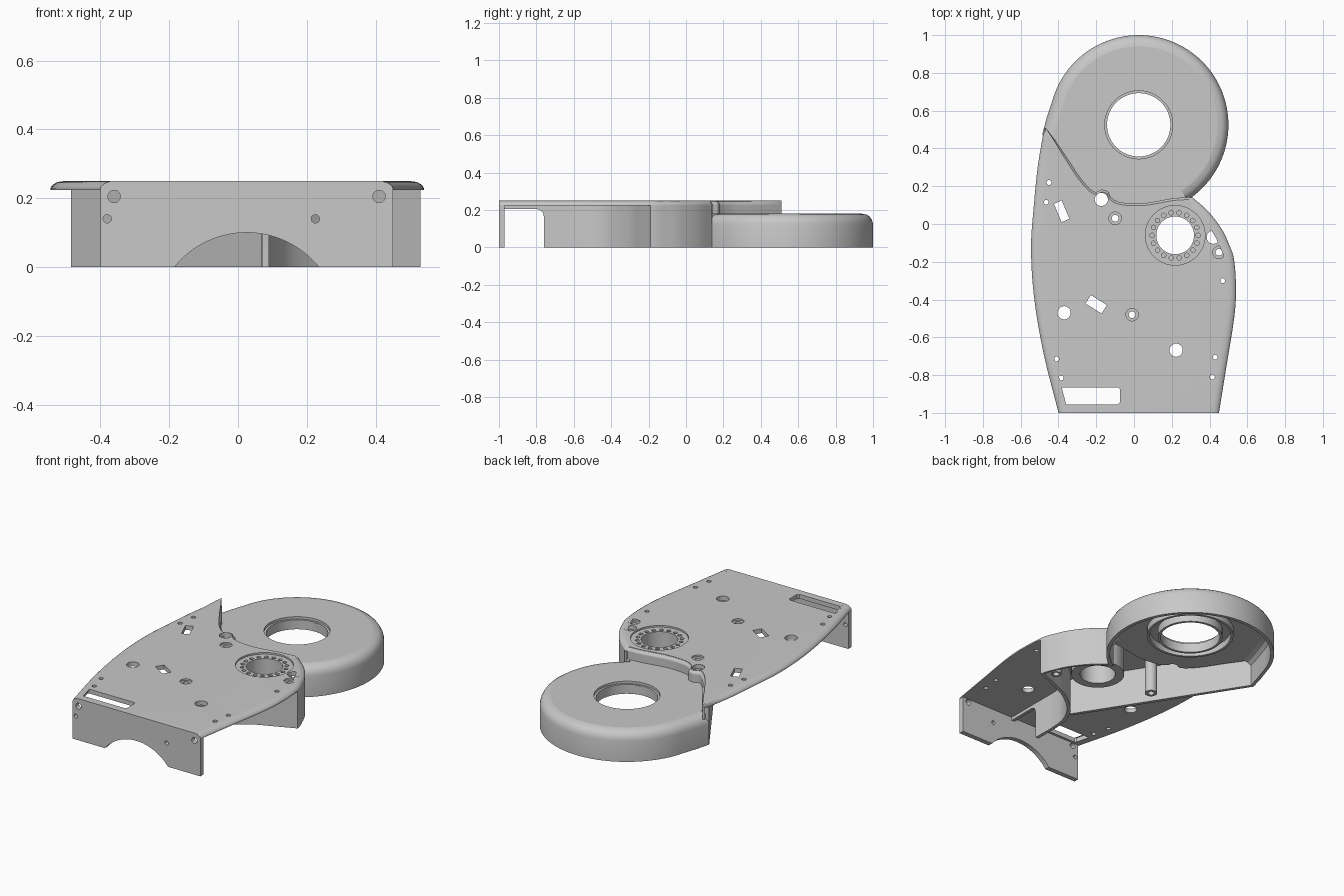
import bpy, bmesh, math
from mathutils import Vector, Matrix
from mathutils.geometry import delaunay_2d_cdt

if "Cube" in bpy.data.objects:
    bpy.data.objects.remove(bpy.data.objects["Cube"])

grey = bpy.data.materials.new("moulded_grey")
grey.use_nodes = True
colour = (0.58, 0.58, 0.58, 1)
grey.diffuse_color = colour
grey.node_tree.nodes["Principled BSDF"].inputs["Base Color"].default_value = colour


def make(name, bm):
    bmesh.ops.remove_doubles(bm, verts=bm.verts, dist=0.00002)
    bmesh.ops.recalc_face_normals(bm, faces=bm.faces)
    mesh = bpy.data.meshes.new(name)
    bm.to_mesh(mesh)
    bm.free()
    mesh.materials.append(grey)
    ob = bpy.data.objects.new(name, mesh)
    bpy.context.scene.collection.objects.link(ob)
    bpy.ops.object.select_all(action="DESELECT")
    ob.select_set(True)
    bpy.context.view_layer.objects.active = ob
    bpy.ops.object.shade_smooth_by_angle(angle=math.radians(30))


def spline(pts, n=6):
    """Catmull-Rom curve through the points."""
    p = [Vector(q) for q in pts]
    p = [2 * p[0] - p[1]] + p + [2 * p[-1] - p[-2]]
    out = []
    for a, b, c, d in zip(p, p[1:], p[2:], p[3:]):
        for k in range(n):
            t = k / n
            out.append((2 * b + (c - a) * t + (2 * a - 5 * b + 4 * c - d) * t ** 2
                        + (3 * b - a - 3 * c + d) * t ** 3) / 2)
    return out + [p[-2]]


def circle(x, y, r, n=32):
    return [(x + r * math.cos(math.tau * k / n), y + r * math.sin(math.tau * k / n)) for k in range(n)]


def box(x, y, w, h, degrees):
    turn = Matrix.Rotation(math.radians(degrees), 2)
    return [Vector((x, y)) + turn @ Vector((i * w / 2, j * h / 2))
            for i, j in ((-1, -1), (1, -1), (1, 1), (-1, 1))]


def normals(chain, closed=False):
    """Left-hand normal at each point of a path."""
    n, out = len(chain), []
    for i in range(n):
        a = chain[i - 1] if closed or i else chain[0]
        b = chain[(i + 1) % n] if closed or i < n - 1 else chain[-1]
        t = (b - a).normalized()
        out.append(Vector((-t.y, t.x)))
    return out


def fill(loops):
    """Triangles lying inside an odd number of the loops."""
    verts, edges = [], []
    for loop in loops:
        first, n = len(verts), len(loop)
        verts += [Vector(p) for p in loop]
        edges += [(first + i, first + (i + 1) % n) for i in range(n)]
    pts, _, tris, *_ = delaunay_2d_cdt(verts, edges, [], 0, 0.00001)
    segments = [(verts[a], verts[b]) for a, b in edges]
    kept = []
    for tri in tris:
        corners = [pts[i] for i in tri]
        c = sum(corners, Vector((0, 0))) / 3
        hits = sum((a.y > c.y) != (b.y > c.y) and c.x < a.x + (c.y - a.y) * (b.x - a.x) / (b.y - a.y)
                   for a, b in segments)
        if hits % 2:
            kept.append(corners)
    return kept


def solid(name, layers, upright=False):
    """Stack layers of (outline rings with heights, holes, bottom loops, top loops)."""
    bm = bmesh.new()

    def face(points):
        bm.faces.new([bm.verts.new((x, z, y) if upright else (x, y, z)) for (x, y), z in points])

    for rings, holes, bottom, top in layers:
        z0, z1 = rings[0][1], rings[-1][1]
        bands = list(zip(rings, rings[1:])) + [((h, z0), (h, z1)) for h in holes]
        for (p, zp), (q, zq) in bands:
            for i in range(len(p)):
                face([(p[i - 1], zp), (p[i], zp), (q[i], zq), (q[i - 1], zq)])
        for loops, z in ((bottom, z0), (top, z1)):
            for tri in fill(loops) if loops else []:
                face([(c, z) for c in tri])
    make(name, bm)


def plate(name, outline, holes, z0, z1, upright=False):
    loops = [outline] + holes
    solid(name, [([(outline, z0), (outline, z1)], holes, loops, loops)], upright)


def tube(name, x, y, r, hole, z0, z1):
    plate(name, circle(x, y, r, 48), [circle(x, y, hole, 48)], z0, z1)


def sweep(name, chain, section):
    """Carry a section of (inset, height) pairs along an open path."""
    bm = bmesh.new()
    chain = [Vector(p) for p in chain]
    rings = []
    for p, nrm in zip(chain, normals(chain)):
        sec = section(p) if callable(section) else section
        rings.append([bm.verts.new((*(p + nrm * d), z)) for d, z in sec])
    for a, b in zip(rings, rings[1:]):
        for i in range(len(a)):
            bm.faces.new((a[i - 1], a[i], b[i], b[i - 1]))
    bm.faces.new(rings[0])
    bm.faces.new(rings[-1])
    make(name, bm)


def wall(name, chain, z0, z1, t=0.02):
    sweep(name, chain, [(0, z0), (0, z1), (t, z1), (t, z0)])


# Outline of the upper deck: right edge, step edge beside the drum, left edge
right_edge = spline([(0.45, -0.998), (0.49, -0.75), (0.53, -0.5), (0.54, -0.35), (0.53, -0.19),
                     (0.5, -0.1), (0.46, -0.02), (0.39, 0.07), (0.31, 0.14)])
step_edge = spline([(0.29, 0.142), (0.2, 0.135), (0.05, 0.11), (-0.07, 0.115), (-0.12, 0.14),
                    (-0.137, 0.17), (-0.172, 0.182), (-0.213, 0.172), (-0.28, 0.24), (-0.36, 0.36),
                    (-0.43, 0.46), (-0.468, 0.51)])
left_edge = spline([(-0.482, 0.47), (-0.51, 0.3), (-0.53, 0.1), (-0.545, -0.12), (-0.53, -0.38),
                    (-0.48, -0.68), (-0.4, -0.998)])
outline = right_edge + step_edge + left_edge


def inset(d):
    """Deck outline moved inward, less so near the narrow tip and step."""
    out = []
    for p, nrm in zip(outline, normals(outline, True)):
        if p.y < -0.99:
            nrm = Vector((-math.copysign(1, p.x), 0))
        limit = 0.012 if p in step_edge else 0.05
        out.append(p + nrm * min(d, limit) * max(0, min(1, (0.51 - p.y) / 0.15)))
    return out


# Deck openings: pin holes, screw holes, slots, bearing pocket, countersinks
gear = (0.218, -0.06)
sunk = [(-0.1, 0.03), (0.45, -0.15), (-0.01, -0.48)]
holes = [circle(x, y, 0.035) for x, y in ((-0.37, -0.47), (-0.173, 0.13), (0.42, -0.07), (0.223, -0.668))]
holes += [circle(x, y, 0.013, 16) for x, y in ((-0.45, 0.22), (-0.465, 0.115), (0.47, -0.3), (0.43, -0.705),
                                                (0.415, -0.81), (-0.41, -0.715), (-0.385, -0.815))]
holes += [box(-0.383, 0.067, 0.105, 0.045, -67), box(-0.2, -0.425, 0.1, 0.053, -32)]
holes.append([(-0.36, -0.955), (-0.085, -0.955), (-0.075, -0.945), (-0.075, -0.875),
              (-0.085, -0.865), (-0.385, -0.865), (-0.39, -0.872), (-0.37, -0.947)])
pockets = [circle(*gear, 0.158, 48)] + [circle(x, y, 0.033) for x, y in sunk]
inner = [circle(*gear, 0.1, 48)] + [circle(x, y, 0.018, 24) for x, y in sunk]
inner += [circle(x, y, 0.012, 12) for x, y in circle(*gear, 0.122, 18)]

# Upper deck with a softened rim
brim = inset(0.008)
crown = inset(0.05)
solid("upper_deck", [
    ([(outline, 0.224), (outline, 0.229), (inset(0.002), 0.234), (brim, 0.24)], holes + inner,
     [outline] + holes + inner, pockets + inner),
    ([(brim, 0.24), (inset(0.018), 0.246), (inset(0.032), 0.249), (crown, 0.25)], holes + pockets, [],
     [crown] + holes + pockets)])

# Front wall with arched cut-out and screw holes
arch = []
for k in range(25):
    a = math.radians(141 - 102 * k / 24)
    arch.append((0.025 + 0.27 * math.cos(a), max(0, -0.17 + 0.27 * math.sin(a))))
profile = [(-0.4, 0)] + arch + [(0.45, 0), (0.45, 0.228), (0.442, 0.24), (0.42, 0.25),
                                (-0.37, 0.25), (-0.392, 0.24), (-0.4, 0.228)]
screws = [circle(x, 0.205, 0.018) for x in (-0.36, 0.41)] + [circle(x, 0.14, 0.012) for x in (-0.38, 0.225)]
plate("front_wall", profile, screws, -1, -0.97, True)

# Drum cover: rounded rim swept round the big circle, then a flat lid
cx, cy, radius = 0.025, 0.525, 0.475
rim_path = []
for k in range(73):
    a = math.radians(-57 + 222 * k / 72)
    rim_path.append(Vector((cx + radius * math.cos(a), cy + radius * math.sin(a))))
rim_path += [Vector((-0.463, 0.56)), Vector((-0.486, 0.474))]
rim = [(0, 0), (0, 0.125), (0.005, 0.145), (0.016, 0.163), (0.034, 0.175), (0.06, 0.18),
       (0.06, 0.16), (0.035, 0.15), (0.02, 0.13), (0.02, 0)]
sweep("drum_rim", rim_path, rim)
lid_edge = [p + n * 0.06 for p, n in zip(rim_path, normals(rim_path))]
lid_edge += [p for p in reversed(step_edge) if -0.42 < p.x < 0.28]
bore, lip = circle(cx, cy, 0.168, 64), circle(cx, cy, 0.18, 64)
solid("drum_lid", [
    ([(lid_edge, 0.16), (lid_edge, 0.166)], [bore], [lid_edge, bore], [lip, bore]),
    ([(lid_edge, 0.166), (lid_edge, 0.18)], [lip], [], [lid_edge, lip])])
tube("drum_inner_collar", cx, cy, 0.183, 0.168, 0.11, 0.162)
tube("drum_outer_collar", cx, cy, 0.245, 0.23, 0.12, 0.162)

# Walls under the deck: step, outer side, diagonal and rib
wall("step_wall", step_edge, 0.16, 0.228, 0.012)
wall("outer_side_wall", [p for p in right_edge if p.y > -0.2], 0, 0.228, 0.014)
wall("left_diagonal_wall", [(-0.486, 0.474), (0.095, -0.44)], 0, 0.228)


def rib_section(p):
    low = 0
    if p.y < -0.759:
        low = 0.165 + 0.04 * math.sqrt(max(0, 1 - max(0, (p.y + 0.8) / 0.04) ** 2))
    return [(0, low), (0, 0.228), (0.02, 0.228), (0.02, low)]


rib_path = [(0.09, y) for y in (-0.975, -0.8, -0.785, -0.772, -0.765, -0.76, -0.7585)]
rib_path += spline([(0.09, -0.7), (0.09, -0.6), (0.105, -0.5), (0.16, -0.4), (0.28, -0.3),
                    (0.4, -0.245), (0.53, -0.19)])
sweep("curved_rib", rib_path, rib_section)

# Bearing sleeve and screw posts
tube("bearing_sleeve", *gear, 0.15, 0.1, 0.055, 0.228)
tube("screw_post", *sunk[0], 0.035, 0.018, 0.01, 0.228)
tube("side_screw_post", *sunk[1], 0.03, 0.018, 0.01, 0.228)
